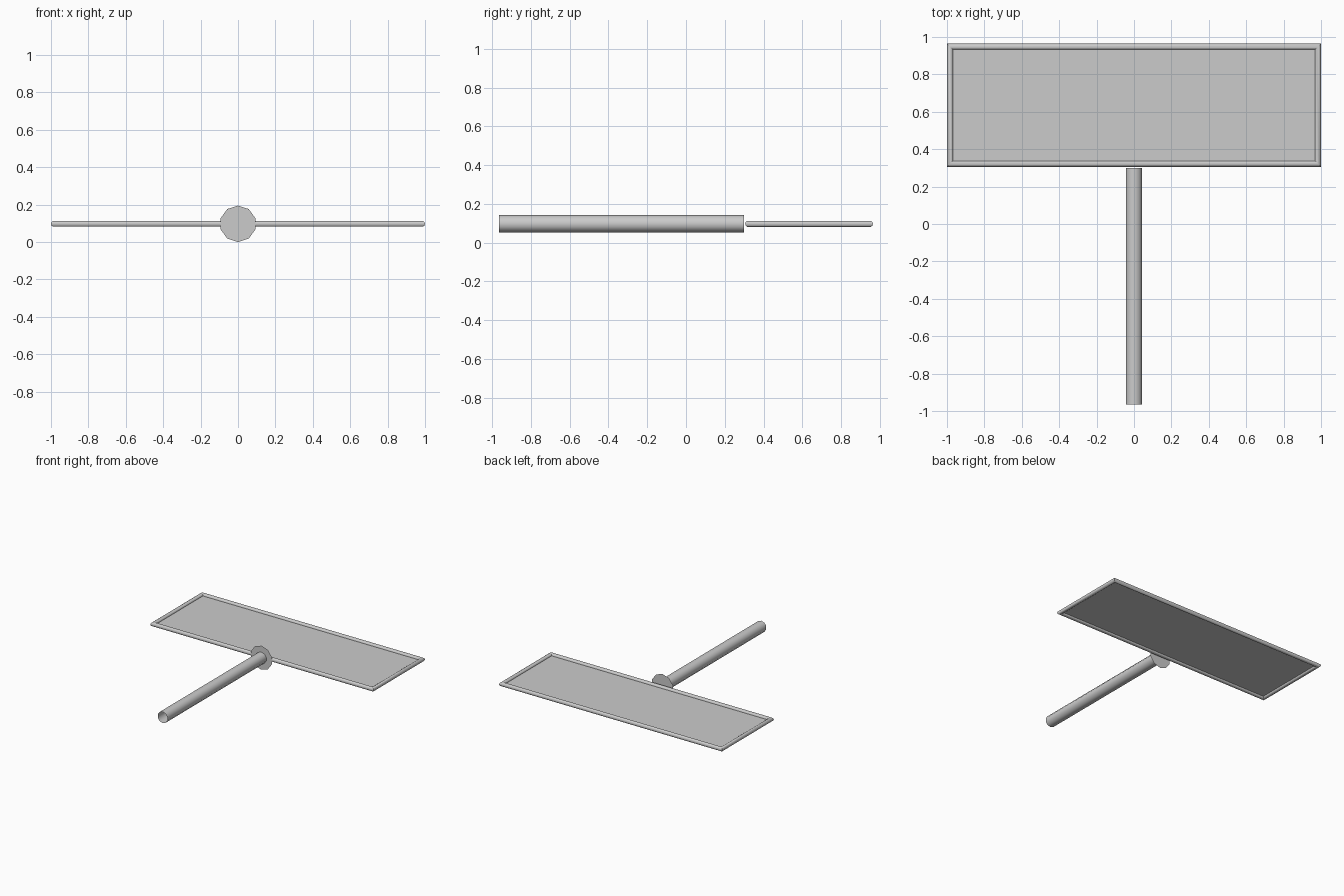
import bpy, bmesh, math
from mathutils import Vector

if "Cube" in bpy.data.objects:
    bpy.data.objects.remove(bpy.data.objects["Cube"], do_unlink=True)

GREY = (0.6, 0.6, 0.6, 1.0)
mat = bpy.data.materials.new("light grey")
mat.use_nodes = True
mat.diffuse_color = GREY
mat.node_tree.nodes["Principled BSDF"].inputs["Base Color"].default_value = GREY

MID_Z = 0.0975      # shared centre height of every part
SIDES = 10


def finish(name, bm):
    """Turn a bmesh into a smooth-shaded grey object."""
    mesh = bpy.data.meshes.new(name)
    bm.to_mesh(mesh)
    bm.free()
    mesh.materials.append(mat)
    obj = bpy.data.objects.new(name, mesh)
    bpy.context.collection.objects.link(obj)
    bpy.ops.object.select_all(action="DESELECT")
    obj.select_set(True)
    bpy.context.view_layer.objects.active = obj
    bpy.ops.object.shade_smooth_by_angle(angle=math.radians(40))
    return obj


def ring(bm, radius, y):
    """Upright ring of vertices around the y axis, one vertex at the top."""
    angles = [math.tau * i / SIDES for i in range(SIDES)]
    return [bm.verts.new((radius * math.sin(a), y, MID_Z + radius * math.cos(a)))
            for a in angles]


def bridge(bm, a, b):
    """Close two rings with a band of quads."""
    for i in range(len(a)):
        j = (i + 1) % len(a)
        bm.faces.new((a[i], a[j], b[j], b[i]))


# Open tubular pole
bm = bmesh.new()
bridge(bm, ring(bm, 0.0455, 0.30), ring(bm, 0.0455, -0.965))
bmesh.ops.recalc_face_normals(bm, faces=bm.faces)
finish("pole", bm)

# Thin mounting disc between pole and board
bm = bmesh.new()
bm.faces.new(ring(bm, MID_Z, 0.30))
finish("mounting_disc", bm)

# Board frame: round bar with mitred corners
BAR = 0.0165
HALF_X, Y_NEAR, Y_FAR = 1 - BAR, 0.305 + BAR, 0.965 - BAR
corners = [(-1, -1), (1, -1), (1, 1), (-1, 1)]
bm = bmesh.new()
loops = []
for sx, sy in corners:
    centre = Vector((sx * HALF_X, Y_NEAR if sy < 0 else Y_FAR, MID_Z))
    loop = []
    for i in range(SIDES):
        a = math.tau * i / SIDES
        out, up = BAR * math.cos(a), BAR * math.sin(a)
        loop.append(bm.verts.new(centre + Vector((sx * out, sy * out, up))))
    loops.append(loop)
for k in range(4):
    bridge(bm, loops[k], loops[(k + 1) % 4])
bmesh.ops.recalc_face_normals(bm, faces=bm.faces)
finish("board_frame", bm)

# Flat panel held inside the frame
bm = bmesh.new()
bm.faces.new([bm.verts.new((sx * HALF_X, Y_NEAR if sy < 0 else Y_FAR, MID_Z))
              for sx, sy in corners])
finish("board_panel", bm)
